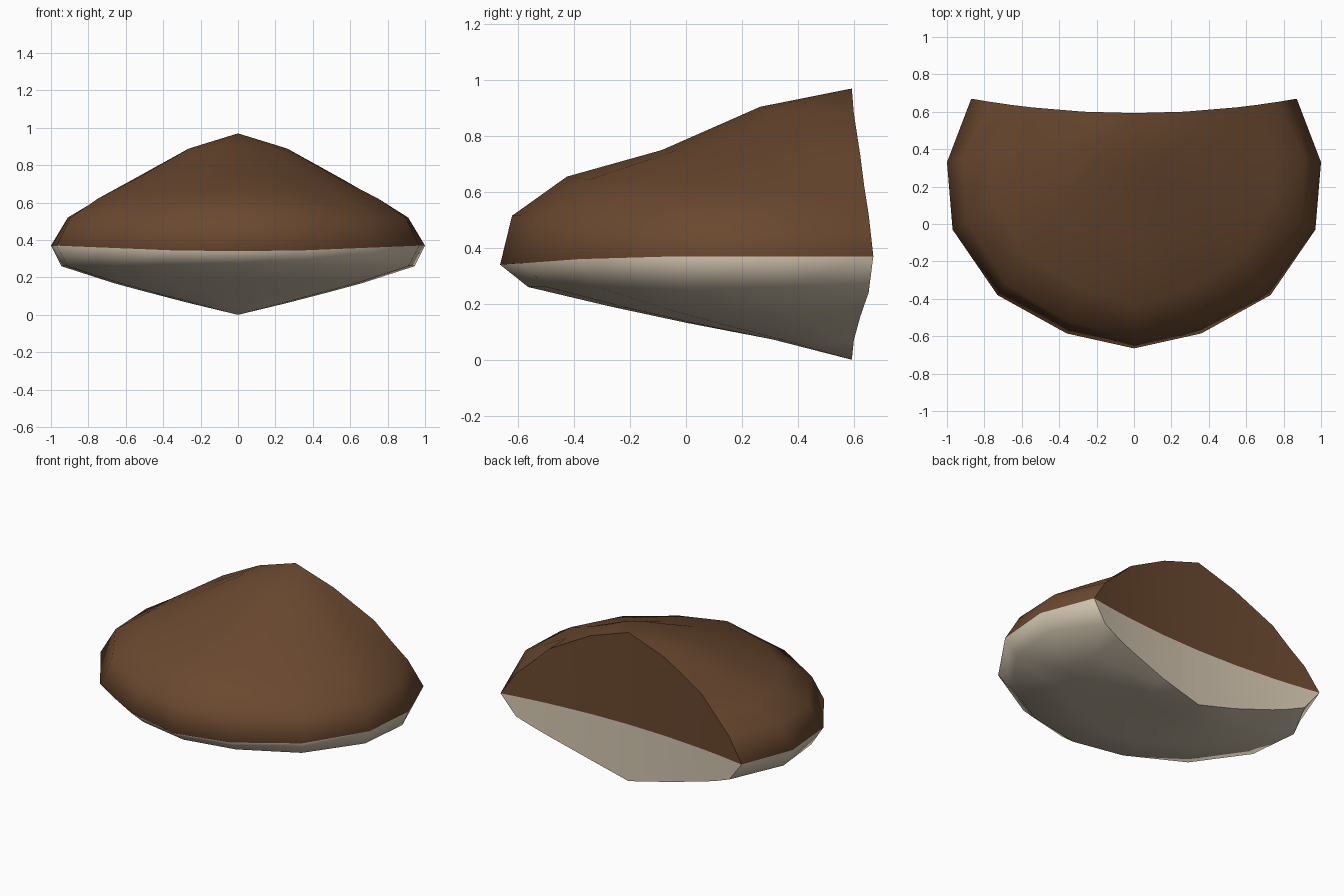
import bpy, bmesh

if "Cube" in bpy.data.objects:
    bpy.data.objects.remove(bpy.data.objects["Cube"])

# Materials
def material(name, rgb):
    m = bpy.data.materials.new(name)
    m.diffuse_color = (*rgb, 1)
    m.use_nodes = True
    m.node_tree.nodes["Principled BSDF"].inputs["Base Color"].default_value = m.diffuse_color
    return m

brown = material("brown", (0.145, 0.066, 0.029))
cream = material("cream", (0.66, 0.57, 0.44))

# Waist outline, from the front tip to the back corner (right half)
WAIST = [(0, -0.665, 0.34), (0.36, -0.585, 0.345), (0.73, -0.38, 0.36),
         (0.97, -0.03, 0.37), (1.0, 0.33, 0.37), (0.87, 0.67, 0.37)]
# Spoke profiles (fraction along spoke, height): front, side, back rim
TOP = [[(.26, .905), (.54, .75), (.81, .655), (.966, .515)],
       [(.27, .885), (.55, .73), (.76, .61), (.91, .52)],
       [(.31, .88), (.63, .73), (.76, .62), (.885, .52)]]
LOW = [[(.23, .075), (.47, .132), (.685, .19), (.92, .26)],
       [(.27, .065), (.50, .125), (.66, .168), (.945, .26)],
       [(.31, .07), (.63, .155), (.76, .195), (.885, .24)]]
RINGS, LAST = 4, 5

def back_y(x):
    return 0.593 + 0.077 * (x / 0.87) ** 2

def spoke_point(profiles, s, k):
    """Point on ring k of spoke s; negative s is the mirrored side."""
    a = abs(s)
    if a == LAST:
        f, z = profiles[2][k]
    else:
        t = a / 4
        f, z = (p + (q - p) * t for p, q in zip(profiles[0][k], profiles[1][k]))
    px, py, _ = WAIST[a]
    x = px * f
    y = back_y(x) if a == LAST else back_y(0) + (py - back_y(0)) * f
    return (x if s >= 0 else -x, y, z)

bm = bmesh.new()
spokes = range(-LAST, LAST + 1)
waist = {s: bm.verts.new((WAIST[abs(s)][0] * (1 if s >= 0 else -1),
                          *WAIST[abs(s)][1:])) for s in spokes}

def add_face(verts, mat):
    f = bm.faces.new(verts)
    f.material_index = mat
    f.smooth = True
    return f

# Upper and lower shells: fans of spokes running from the back centre to the waist
def shell(profiles, apex_z, mat):
    apex = bm.verts.new((0, back_y(0), apex_z))
    grid = {s: [apex] + [bm.verts.new(spoke_point(profiles, s, k)) for k in range(RINGS)]
            + [waist[s]] for s in spokes}
    for s in range(-LAST, LAST):
        a, b = grid[s], grid[s + 1]
        add_face((apex, a[1], b[1]), mat)
        for k in range(1, RINGS + 1):
            add_face((a[k], a[k + 1], b[k + 1], b[k]), mat)
    return grid

upper = shell(TOP, 0.97, 0)
lower = shell(LOW, 0.0, 1)

# Concave back wall, split into brown and cream along the waist height
centre = bm.verts.new((0, back_y(0), 0.37))
back_faces = []
for s in (-LAST, LAST):
    mid = [centre] + [bm.verts.new((v.co.x, v.co.y, 0.37)) for v in upper[s][1:-1]] + [waist[s]]
    for grid, mat in ((upper, 0), (lower, 1)):
        rim = grid[s]
        for k in range(RINGS):
            back_faces.append(add_face((rim[k], rim[k + 1], mid[k + 1], mid[k]), mat))
        back_faces.append(add_face((rim[RINGS], mid[RINGS + 1], mid[RINGS]), mat))

bmesh.ops.recalc_face_normals(bm, faces=bm.faces[:])

# Keep the rim around the back wall crisp
wall = set(back_faces)
for e in bm.edges:
    if len(e.link_faces) == 2 and sum(f in wall for f in e.link_faces) == 1:
        e.smooth = False

mesh = bpy.data.meshes.new("shell_body")
bm.to_mesh(mesh)
bm.free()
mesh.materials.append(brown)
mesh.materials.append(cream)
obj = bpy.data.objects.new("shell_body", mesh)
bpy.context.collection.objects.link(obj)
